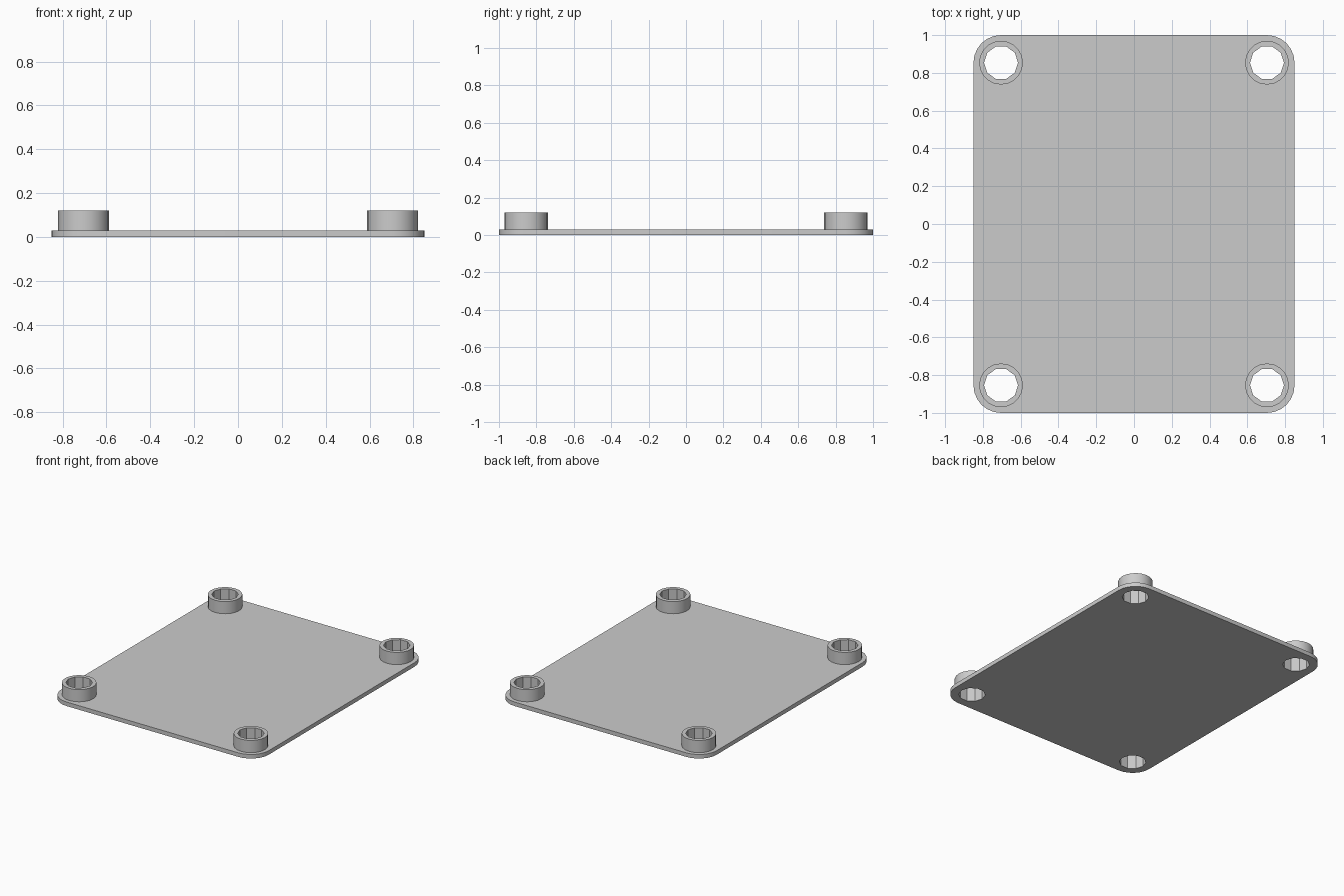
import bpy
import bmesh
from math import cos, sin, tau

if "Cube" in bpy.data.objects:
    bpy.data.objects.remove(bpy.data.objects["Cube"], do_unlink=True)

HALF_X, HALF_Y = 0.85, 1.0
CORNER = 0.146                      # corner radius, concentric with the bosses
POST_X, POST_Y = HALF_X - CORNER, HALF_Y - CORNER
PLATE_TOP, BOSS_TOP = 0.03, 0.12
HOLE_R, BOSS_R = 0.09, 0.116

grey = bpy.data.materials.new("light grey")
grey.use_nodes = True
grey.diffuse_color = (0.6, 0.6, 0.6, 1)
grey.node_tree.nodes["Principled BSDF"].inputs["Base Color"].default_value = (0.6, 0.6, 0.6, 1)


def circle(cx, cy, r, sides):
    return [(cx + r * cos(tau * i / sides), cy + r * sin(tau * i / sides))
            for i in range(sides)]


def rounded_rectangle(steps=6):
    points = []
    for quarter, (sx, sy) in enumerate([(1, 1), (-1, 1), (-1, -1), (1, -1)]):
        for i in range(steps + 1):
            a = tau / 4 * (quarter + i / steps)
            points.append((sx * POST_X + CORNER * cos(a), sy * POST_Y + CORNER * sin(a)))
    return points


def extruded(name, loops, z0, z1):
    """Fill the first loop, leave the others as holes, and extrude from z0 to z1."""
    curve = bpy.data.curves.new(name, "CURVE")
    curve.dimensions = "2D"
    curve.fill_mode = "BOTH"
    curve.extrude = (z1 - z0) / 2
    for loop in loops:
        spline = curve.splines.new("POLY")
        spline.points.add(len(loop) - 1)
        for point, (x, y) in zip(spline.points, loop):
            point.co = (x, y, 0, 1)
        spline.use_cyclic_u = True
    helper = bpy.data.objects.new(name + "_profile", curve)
    bpy.context.scene.collection.objects.link(helper)
    bpy.context.view_layer.update()
    graph = bpy.context.evaluated_depsgraph_get()
    mesh = bpy.data.meshes.new_from_object(helper.evaluated_get(graph))
    bpy.data.objects.remove(helper, do_unlink=True)

    # Weld caps to walls and lift into place
    bm = bmesh.new()
    bm.from_mesh(mesh)
    bmesh.ops.remove_doubles(bm, verts=bm.verts, dist=0.0001)
    bmesh.ops.recalc_face_normals(bm, faces=bm.faces)
    bmesh.ops.translate(bm, verts=bm.verts, vec=(0, 0, (z0 + z1) / 2))
    bm.to_mesh(mesh)
    bm.free()
    mesh.materials.clear()
    mesh.materials.append(grey)

    part = bpy.data.objects.new(name, mesh)
    bpy.context.scene.collection.objects.link(part)
    bpy.ops.object.select_all(action="DESELECT")
    part.select_set(True)
    bpy.context.view_layer.objects.active = part
    bpy.ops.object.shade_smooth_by_angle(angle=tau / 12)


posts = {
    "front_right": (-POST_X, -POST_Y),
    "front_left": (POST_X, -POST_Y),
    "back_right": (-POST_X, POST_Y),
    "back_left": (POST_X, POST_Y),
}

# Base plate with four through holes
holes = [circle(x, y, HOLE_R, 10) for x, y in posts.values()]
extruded("base_plate", [rounded_rectangle()] + holes, 0, PLATE_TOP)

# Hollow bosses on the corners
for place, (x, y) in posts.items():
    extruded(place + "_boss", [circle(x, y, BOSS_R, 20), circle(x, y, HOLE_R, 10)],
             PLATE_TOP, BOSS_TOP)
